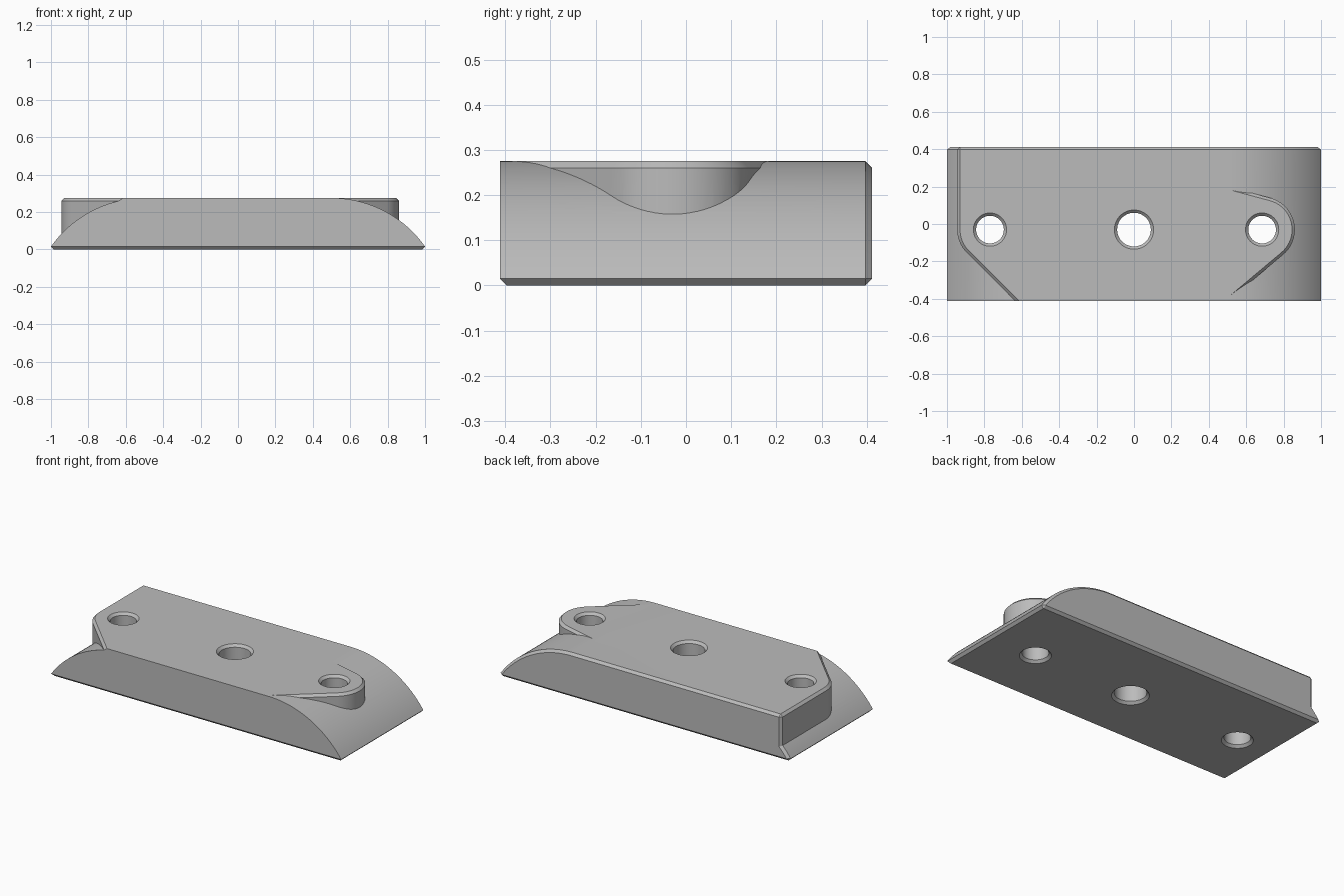
import bpy
import bmesh
from math import sin, cos, pi, radians, sqrt, asin

if "Cube" in bpy.data.objects:
    bpy.data.objects.remove(bpy.data.objects["Cube"], do_unlink=True)

HEIGHT, HALF_Y, CH = 0.275, 0.412, 0.015
ARC_X, ARC_R = 0.5, 0.611        # centre and radius of the rounded ends
HOLE_Y, NOSE_R = -0.03, 0.175
LEFT_X, RIGHT_X = 0.685, -0.77   # hole centres at the two ends

grey = bpy.data.materials.new("plain grey")
grey.use_nodes = True
colour = (0.5, 0.5, 0.5, 1)
grey.diffuse_color = colour
grey.node_tree.nodes["Principled BSDF"].inputs["Base Color"].default_value = colour


def make_object(name, bm):
    bmesh.ops.recalc_face_normals(bm, faces=bm.faces)
    mesh = bpy.data.meshes.new(name)
    bm.to_mesh(mesh)
    bm.free()
    mesh.materials.append(grey)
    obj = bpy.data.objects.new(name, mesh)
    bpy.context.collection.objects.link(obj)
    return obj


def ring(bm, points):
    return [bm.verts.new(p) for p in points]


def bridge(bm, a, b, closed=True):
    n = len(a)
    for i in range(n if closed else n - 1):
        j = (i + 1) % n
        bm.faces.new((a[i], a[j], b[j], b[i]))


def loft(name, rings):
    """Closed solid through a stack of equal-length point rings."""
    bm = bmesh.new()
    loops = [ring(bm, r) for r in rings]
    for a, b in zip(loops, loops[1:]):
        bridge(bm, a, b)
    bm.faces.new(loops[0])
    bm.faces.new(loops[-1])
    return make_object(name, bm)


def arc(cx, cy, r, start, end, steps=20):
    angles = [radians(start + (end - start) * i / steps) for i in range(steps + 1)]
    return [(cx + r * cos(a), cy + r * sin(a)) for a in angles]


def end_profile(inset, y, steps=28):
    """Upper outline in xz, from the right foot over the top to the left foot."""
    r, zc = ARC_R - inset, HEIGHT - ARC_R
    foot = asin((CH - zc) / r) * 180 / pi
    half = arc(ARC_X, zc, r, foot, 90, steps)
    pts = half + [(-x, z) for x, z in reversed(half)]
    return [(x, y, z) for x, z in pts]


# Main block: rounded ends, chamfered back and underside
bm = bmesh.new()
front = ring(bm, end_profile(0, -HALF_Y))
rear = ring(bm, end_profile(0, HALF_Y - CH))
back = ring(bm, end_profile(CH, HALF_Y))
bx, by = 1 - CH, HALF_Y - CH
base = ring(bm, [(bx, -by, 0), (-bx, -by, 0), (-bx, by, 0), (bx, by, 0)])
bridge(bm, front, rear, False)
bridge(bm, rear, back, False)
for face in (front, back, base,
             (front[0], front[-1], base[1], base[0]),
             (back[0], back[-1], base[2], base[3]),
             (front[0], rear[0], base[3], base[0]),
             (front[-1], rear[-1], base[2], base[1]),
             (rear[0], back[0], base[3]),
             (rear[-1], back[-1], base[2])):
    bm.faces.new(face)
block = make_object("mounting_block", bm)


# Boss outlines in plan, inset by d for the top chamfer
def left_boss(d):
    nose = arc(LEFT_X, HOLE_Y, NOSE_R - d, -50, 75)
    (x0, y0), (x1, y1) = nose[0], nose[-1]
    low = (x0 - 0.37 * cos(radians(40)), y0 - 0.37 * sin(radians(40)))
    high = (x1 - 0.24 * cos(radians(15)), y1 + 0.24 * sin(radians(15)))
    return [(0.3, low[1]), low] + nose + [high, (0.3, high[1])]


def right_boss(d):
    side = RIGHT_X - NOSE_R
    nose = arc(RIGHT_X, HOLE_Y, NOSE_R - d, 180, 225)
    x0, y0 = nose[-1]
    run = y0 + HALF_Y
    return ([(-0.3, HALF_Y - d), (side + CH, HALF_Y - d), (side + d, HALF_Y - CH)]
            + nose + [(x0 + run, -HALF_Y), (-0.3, -HALF_Y)])


def boss(name, outline):
    levels = ((0, 0.05), (0, HEIGHT - CH), (CH * 0.99, HEIGHT))
    return loft(name, [[(x, y, z) for x, y in outline(d)] for d, z in levels])


# Through holes, countersunk at both ends
def hole_cutter(x, r):
    levels = ((r + 2 * CH, -CH), (r, CH), (r, HEIGHT - CH), (r + 2 * CH, HEIGHT + CH))
    return loft("hole_cutter", [[(px, py, z) for px, py in arc(x, HOLE_Y, rad, 0, 352.5, 47)]
                                for rad, z in levels])


def combine(tool, operation):
    mod = block.modifiers.new(operation.lower(), "BOOLEAN")
    mod.operation, mod.solver, mod.object = operation, "EXACT", tool
    bpy.context.view_layer.objects.active = block
    bpy.ops.object.modifier_apply(modifier=mod.name)
    bpy.data.objects.remove(tool, do_unlink=True)


combine(boss("left_boss", left_boss), "UNION")
combine(boss("right_boss", right_boss), "UNION")
for x, r in ((0, 0.09), (LEFT_X, 0.074), (RIGHT_X, 0.074)):
    combine(hole_cutter(x, r), "DIFFERENCE")

# Smooth curved walls, crisp edges
bpy.ops.object.select_all(action="DESELECT")
block.select_set(True)
bpy.context.view_layer.objects.active = block
bpy.ops.object.shade_smooth_by_angle(angle=radians(25))
